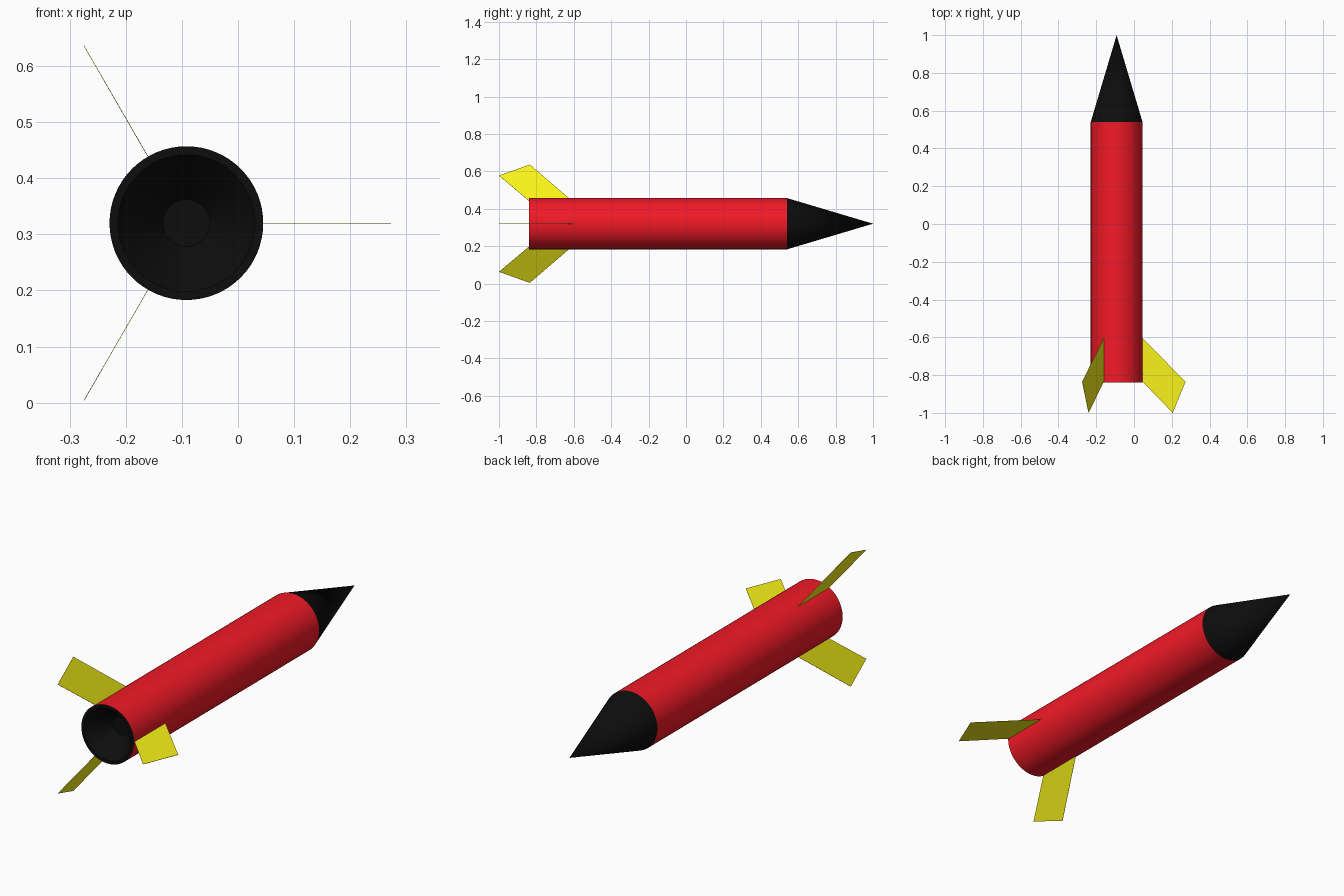
import bpy, bmesh, math

if "Cube" in bpy.data.objects:
    bpy.data.objects.remove(bpy.data.objects["Cube"])

CX, CZ, R = -0.092, 0.32, 0.137   # rocket axis and body radius
SEGS = 64


def material(name, rgb):
    m = bpy.data.materials.new(name)
    m.diffuse_color = (*rgb, 1)
    m.use_nodes = True
    m.node_tree.nodes["Principled BSDF"].inputs["Base Color"].default_value = m.diffuse_color
    return m


RED = material("red_paint", (0.88, 0.01, 0.02))
BLACK = material("black_paint", (0.004, 0.004, 0.004))
YELLOW = material("yellow_paint", (0.95, 0.9, 0.01))


def add_object(name, bm, mat, smooth=False):
    mesh = bpy.data.meshes.new(name)
    bm.to_mesh(mesh)
    bm.free()
    mesh.materials.append(mat)
    ob = bpy.data.objects.new(name, mesh)
    bpy.context.collection.objects.link(ob)
    if smooth:
        bpy.ops.object.select_all(action='DESELECT')
        ob.select_set(True)
        bpy.context.view_layer.objects.active = ob
        bpy.ops.object.shade_smooth_by_angle(angle=math.radians(30))
    return ob


def polar(r, angle, y):
    return (CX + r * math.cos(angle), y, CZ + r * math.sin(angle))


def lathe(name, profile, mat):
    """Revolve (radius, y) points around the rocket axis."""
    bm = bmesh.new()
    verts = [bm.verts.new((CX + r, y, CZ)) for r, y in profile]
    edges = [bm.edges.new(pair) for pair in zip(verts, verts[1:])]
    bmesh.ops.spin(bm, geom=verts + edges, cent=(CX, 0, CZ), axis=(0, 1, 0),
                   angle=math.tau, steps=SEGS)
    bmesh.ops.remove_doubles(bm, verts=bm.verts, dist=1e-5)
    bmesh.ops.recalc_face_normals(bm, faces=bm.faces)
    # Point the normals away from the axis, or backwards on the tail
    if name == "engine_nozzle":
        flip = sum(f.normal.y * f.calc_area() for f in bm.faces) > 0
    else:
        flip = sum(f.normal.x * (f.calc_center_median().x - CX) for f in bm.faces) < 0
    if flip:
        bmesh.ops.reverse_faces(bm, faces=bm.faces)
    return add_object(name, bm, mat, smooth=True)


# Body tube, nose cone and recessed nozzle at the tail
lathe("body_tube", [(R, -0.84), (R, 0.54)], RED)
lathe("nose_cone", [(R, 0.54), (0, 1.0)], BLACK)
lathe("engine_nozzle", [(R, -0.84), (0.122, -0.84), (0.042, -0.74), (0, -0.74)], BLACK)

# Three thin swept fins spaced evenly around the tail
FIN = [(R, -0.605), (0.365, -0.835), (0.297, -1.0), (R, -0.835)]
for i in range(3):
    bm = bmesh.new()
    bm.faces.new([bm.verts.new(polar(r, i * math.tau / 3, y)) for r, y in FIN])
    fin = add_object(f"tail_fin_{i + 1}", bm, YELLOW)
    solid = fin.modifiers.new("thickness", 'SOLIDIFY')
    solid.thickness = 0.001
    solid.offset = 0
